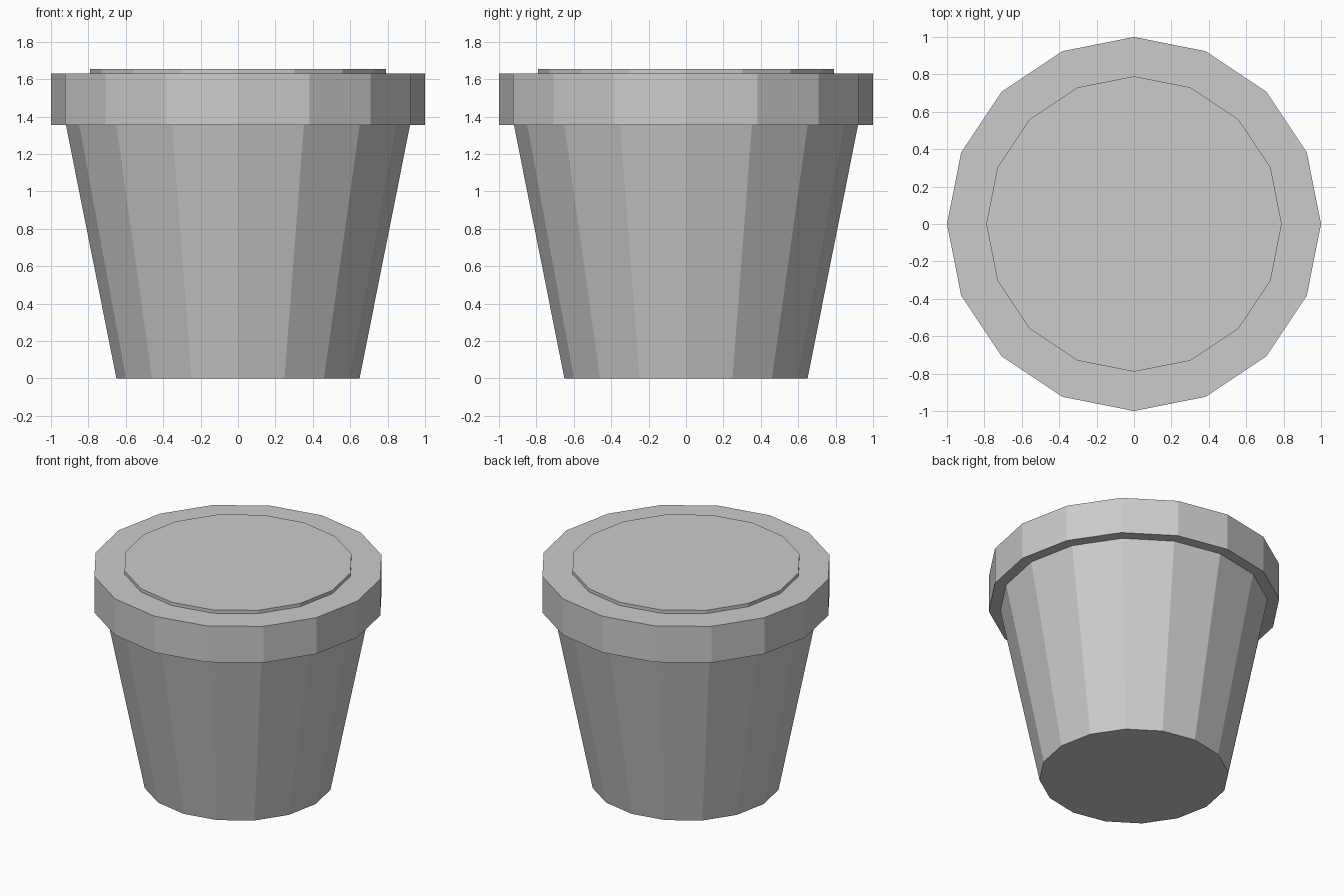
import bpy
import bmesh
import math

if "Cube" in bpy.data.objects:
    bpy.data.objects.remove(bpy.data.objects["Cube"])

SIDES = 16

grey = bpy.data.materials.new("plain_grey")
grey.diffuse_color = (0.6, 0.6, 0.6, 1)
grey.use_nodes = True
grey.node_tree.nodes["Principled BSDF"].inputs["Base Color"].default_value = grey.diffuse_color


def lathe(name, profile):
    """Closed flat-faced solid from (radius, height) rings, bottom to top."""
    bm = bmesh.new()
    rings = []
    for r, z in profile:
        rings.append([bm.verts.new((r * math.cos(2 * math.pi * i / SIDES),
                                    r * math.sin(2 * math.pi * i / SIDES), z))
                      for i in range(SIDES)])
    for low, high in zip(rings, rings[1:]):
        for i in range(SIDES):
            j = (i + 1) % SIDES
            bm.faces.new((low[i], low[j], high[j], high[i]))
    bm.faces.new(rings[0][::-1])
    bm.faces.new(rings[-1])
    mesh = bpy.data.meshes.new(name)
    bm.to_mesh(mesh)
    bm.free()
    mesh.materials.append(grey)
    obj = bpy.data.objects.new(name, mesh)
    bpy.context.collection.objects.link(obj)
    return obj


# Tapered pot body, thick rim with a ledge, and raised disc on top, in one shell
lathe("pot", [(0.65, 0), (0.92, 1.355), (1.0, 1.355), (1.0, 1.63),
              (0.79, 1.63), (0.79, 1.655)])
